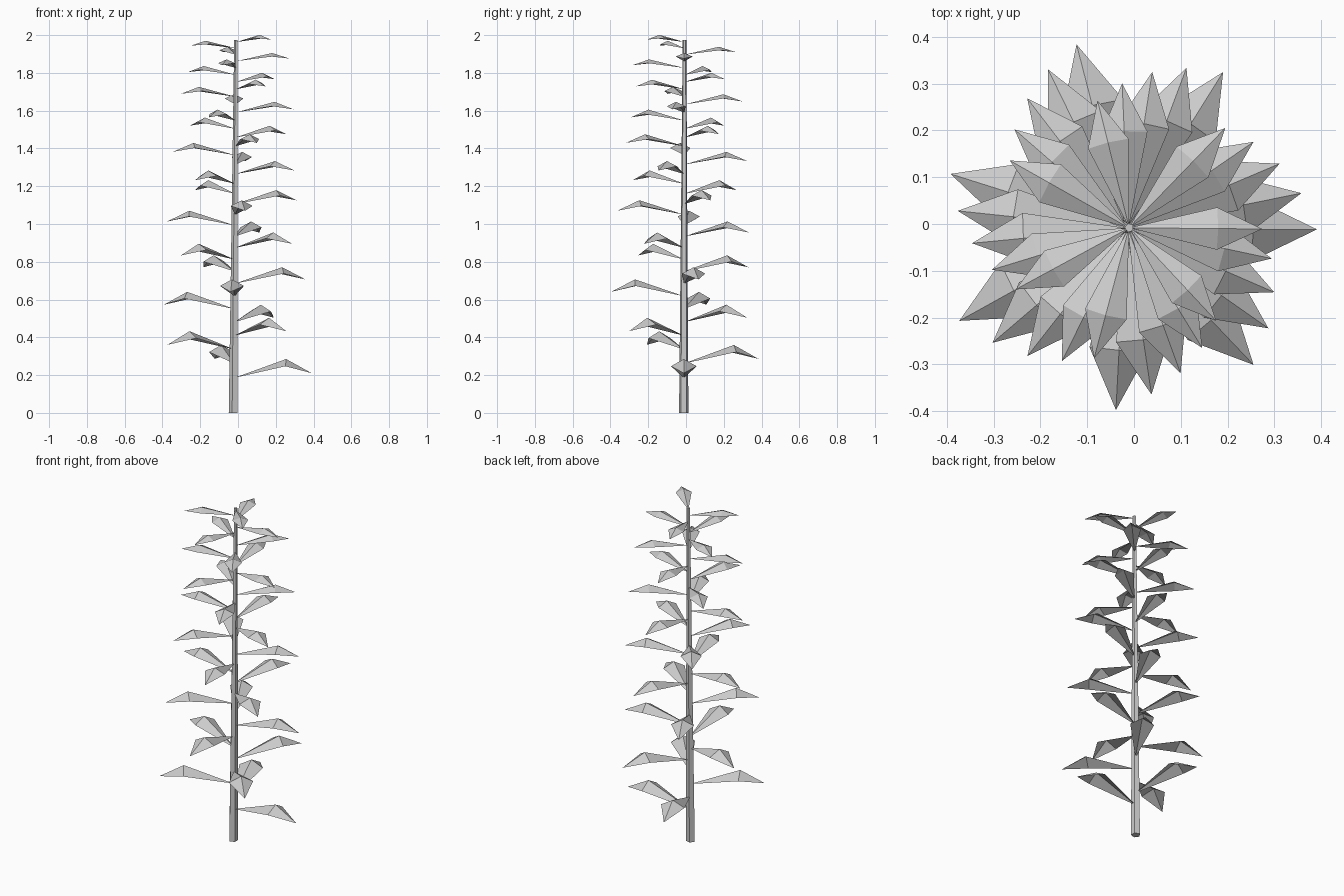
import bpy
import bmesh
from math import cos, sin, pi, radians
from mathutils import Vector

cube = bpy.data.objects.get("Cube")
if cube:
    bpy.data.objects.remove(cube)

LEAVES = 35
TURN = radians(104.5)
STEM_BASE = Vector((-0.023, -0.012, 0))
STEM_TOP = Vector((-0.01, -0.008, 1.975))

grey = bpy.data.materials.new("light_grey")
grey.use_nodes = True
colour = (0.6, 0.6, 0.6, 1)
grey.diffuse_color = colour
grey.node_tree.nodes["Principled BSDF"].inputs["Base Color"].default_value = colour


def lerp(a, b, t):
    return a + (b - a) * t


def make_object(name, bm):
    bmesh.ops.recalc_face_normals(bm, faces=bm.faces)
    mesh = bpy.data.meshes.new(name)
    bm.to_mesh(mesh)
    bm.free()
    mesh.materials.append(grey)
    obj = bpy.data.objects.new(name, mesh)
    bpy.context.collection.objects.link(obj)
    return obj


# Tapered, faceted stem
def build_stem(sides=5):
    bm = bmesh.new()
    rings = []
    for centre, radius in ((STEM_BASE, 0.026), (STEM_TOP, 0.01)):
        angles = [pi + 2 * pi * k / sides for k in range(sides)]
        rings.append([bm.verts.new(centre + Vector((cos(a), sin(a), 0)) * radius)
                      for a in angles])
    low, high = rings
    for k in range(sides):
        n = (k + 1) % sides
        bm.faces.new((low[k], low[n], high[n], high[k]))
    bm.faces.new(low)
    bm.faces.new(high)
    make_object("stem", bm)


# Folded kite leaf: rises from the stem to a ridge peak, then droops to the tip
def build_leaf(i):
    t = i / (LEAVES - 1)
    peak_z = 0.285 + 0.0736 * i - 0.00068 * i * i + 4.5e-6 * i * (i - 12) * (i - 34)
    axis = lerp(STEM_BASE, STEM_TOP, min(1, peak_z / STEM_TOP.z))
    length = lerp(0.412, 0.272, t)
    width = lerp(0.068, 0.043, t)
    out = Vector((cos(i * TURN), sin(i * TURN), 0))
    side = Vector((-out.y, out.x, 0))

    def point(along, across, drop):
        p = axis + out * along * length + side * across * width
        p.z = peak_z - drop
        return bm.verts.new(p)

    bm = bmesh.new()
    root = point(0, 0, lerp(0.1, 0.038, t))
    peak = point(0.67, 0, 0)
    tip = point(1, 0, lerp(0.075, 0.025, t))
    for s in (-1, 1):
        corner = point(0.66, s, lerp(0.038, 0.017, t))
        bm.faces.new((root, corner, peak) if s < 0 else (root, peak, corner))
        bm.faces.new((peak, corner, tip) if s < 0 else (peak, tip, corner))
    bm.normal_update()
    mesh_name = f"leaf_{i + 1:02d}"
    make_object(mesh_name, bm)


build_stem()
for index in range(LEAVES):
    build_leaf(index)
